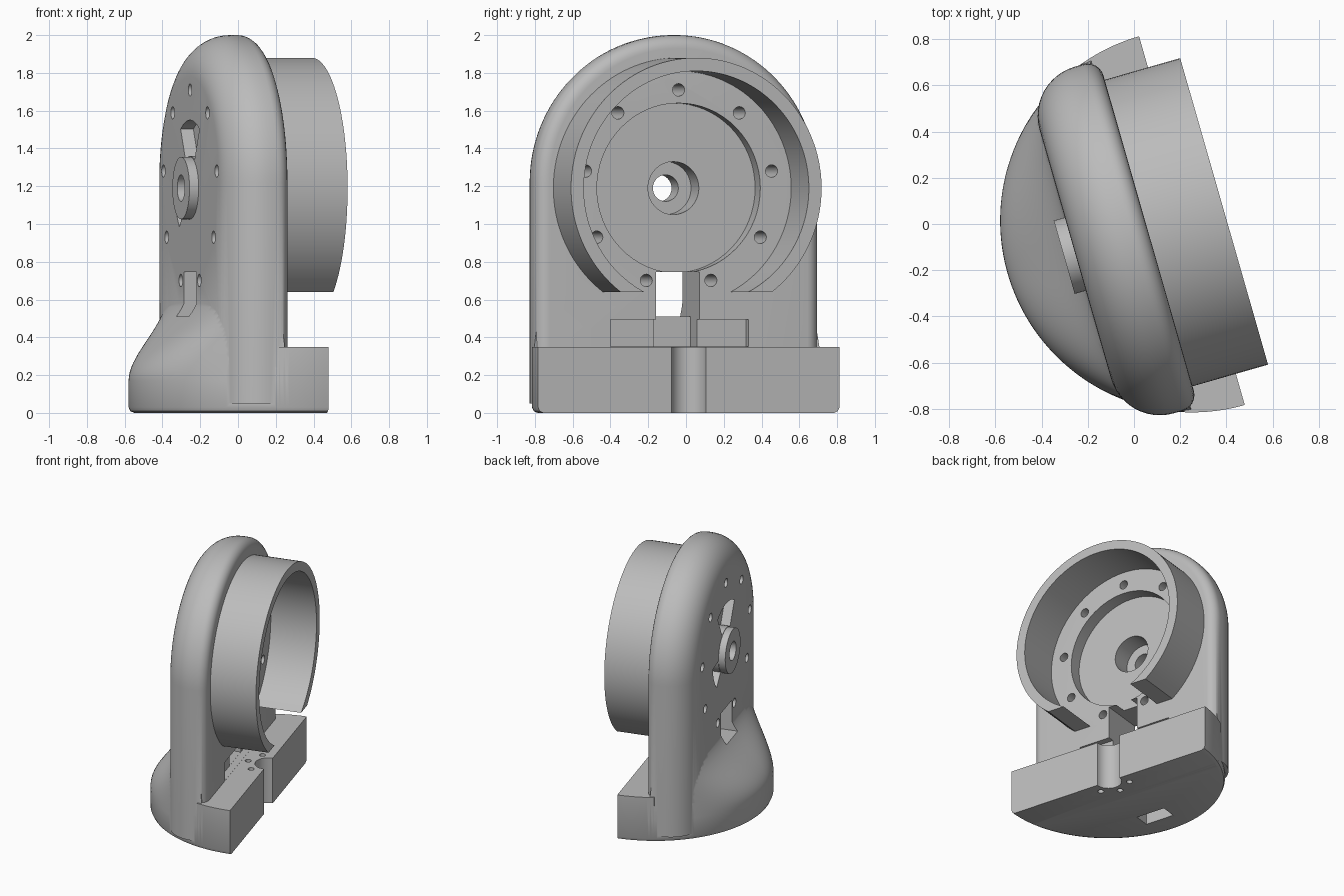
import bpy
import bmesh
from math import sin, cos, pi, asin, sqrt, radians
from mathutils import Matrix

if "Cube" in bpy.data.objects:
    bpy.data.objects.remove(bpy.data.objects["Cube"], do_unlink=True)

# The part is built along its own axes, then turned about z
TURN = Matrix.Rotation(radians(16), 4, 'Z')
CV, CZ = -0.055, 1.19          # hub centre across and up

grey = bpy.data.materials.new("plain_grey")
grey.use_nodes = True
grey.diffuse_color = (0.5, 0.5, 0.5, 1)
grey.node_tree.nodes["Principled BSDF"].inputs["Base Color"].default_value = (0.5, 0.5, 0.5, 1)


def loft(name, layers):
    """Closed skin through equal-length loops of points."""
    bm = bmesh.new()
    loops = [[bm.verts.new(p) for p in layer] for layer in layers]
    n = len(loops[0])
    for a, b in zip(loops, loops[1:]):
        for i in range(n):
            j = (i + 1) % n
            bm.faces.new((a[i], a[j], b[j], b[i]))
    bm.faces.new(loops[0])
    bm.faces.new(loops[-1])
    bmesh.ops.recalc_face_normals(bm, faces=bm.faces)
    bm.transform(TURN)
    mesh = bpy.data.meshes.new(name)
    bm.to_mesh(mesh)
    bm.free()
    mesh.materials.append(grey)
    obj = bpy.data.objects.new(name, mesh)
    bpy.context.scene.collection.objects.link(obj)
    return obj


def arc(r, a0, a1, n):
    return [(CV + r * cos(a0 + (a1 - a0) * i / n), CZ + r * sin(a0 + (a1 - a0) * i / n))
            for i in range(n + 1)]


def prism(name, profile, x0, x1):
    return loft(name, [[(x, v, z) for v, z in profile] for x in (x0, x1)])


def disc(name, r, x0, x1, v=CV, z=CZ, n=64):
    ring = [(v + r * cos(2 * pi * i / n), z + r * sin(2 * pi * i / n)) for i in range(n)]
    return prism(name, ring, x0, x1)


def post(name, r, x, v, n=32):
    ring = [(x + r * cos(2 * pi * i / n), v + r * sin(2 * pi * i / n)) for i in range(n)]
    return loft(name, [[(a, b, z) for a, b in ring] for z in (-0.1, 0.4)])


def box(name, x0, x1, v0, v1, z0, z1):
    return prism(name, [(v0, z0), (v1, z0), (v1, z1), (v0, z1)], x0, x1)


def combine(target, tool, operation):
    mod = target.modifiers.new("join", 'BOOLEAN')
    mod.operation = operation
    mod.solver = 'EXACT'
    mod.object = tool
    tool.hide_render = True
    bpy.context.view_layer.objects.active = target
    bpy.ops.object.modifier_apply(modifier=mod.name)
    bpy.data.objects.remove(tool, do_unlink=True)


# Upright arched plate with a tight front edge and a wide rounded back edge
def arch(x, inset):
    r = 0.78 - inset
    pts = [(x, CV + r * cos(pi * i / 64), 1.22 + r * sin(pi * i / 64)) for i in range(65)]
    return [(x, CV + r, 0.05)] + pts + [(x, CV - r, 0.05)]


FRONT, BACK = 0.07, 0.22
layers = []
for i in range(7):
    a = pi / 2 * i / 6
    layers.append(arch(0.05 - FRONT * (1 - cos(a)), FRONT * (1 - sin(a))))
for i in range(13):
    a = pi / 2 * i / 12
    layers.append(arch(-0.28 + BACK * (1 - sin(a)), BACK * (1 - cos(a))))
body = loft("housing_body", layers)

# Round foot flowing up into the plate
R, FOOT_X = 0.83, 0.245
BOTTOM = [(0, 0.03), (0.009, 0.009), (0.03, 0)]


def foot_layer(z, inset, blend):
    start = asin(0.22 / R)
    pts = []
    for i in range(73):
        t = i / 72
        th = start + (pi - 2 * start) * t
        x, v = FOOT_X - (R - inset) * sin(th), (R - inset) * cos(th)
        c, s = cos(pi * t), sin(pi * t)
        sx = -0.27 * sqrt(max(s, 0))
        sv = 0.755 * sqrt(abs(c)) * (1 if c > 0 else -1)
        pts.append((x + (sx - x) * blend, CV + v + (sv - v) * blend, z))
    return pts


layers = [foot_layer(z, d, 0) for z, d in BOTTOM]
for i in range(21):
    t = i / 20
    layers.append(foot_layer(0.17 + 0.46 * t, 0, t * t * (3 - 2 * t)))
combine(body, loft("foot_blend", layers), 'UNION')


# Flat-topped front of the foot
def toe_layer(z, inset):
    r = R - inset
    end = asin(0.26 / R)
    side = [(FOOT_X - r * sin(end * i / 10), r * cos(end * i / 10)) for i in range(11)]
    pts = side + [(x, -v) for x, v in reversed(side)]
    return [(x, CV + v, z) for x, v in pts]


combine(body, loft("foot_front", [toe_layer(z, d) for z, d in BOTTOM + [(0.35, 0)]]), 'UNION')

# Hub boss on the back, with two pockets beside it
combine(body, disc("hub_boss", 0.165, -0.33, -0.15), 'UNION')


def pocket(r0, r1, middle, half):
    a0, a1 = radians(middle - half), radians(middle + half)
    return prism("pocket", arc(r1, a0, a1, 16) + arc(r0, a1, a0, 16), -0.4, -0.21)


combine(body, pocket(0.17, 0.36, 90, 30), 'DIFFERENCE')
combine(body, pocket(0.17, 0.29, -25, 20), 'DIFFERENCE')

# Round recess, counterbore and through bore
for r, x0, x1 in ((0.45, -0.05, 0.1), (0.14, -0.2, 0.1), (0.07, -0.5, 0.1)):
    combine(body, disc("bore", r, x0, x1), 'DIFFERENCE')

# Nine bolt holes
for i in range(9):
    a = pi / 2 + 2 * pi * i / 9
    combine(body, disc("bolt_hole", 0.033, -0.5, 0.1, CV + 0.52 * cos(a),
                       CZ + 0.52 * sin(a), 24), 'DIFFERENCE')

# Cable slot, shallow ledge pocket and shaft in the underside
for x0, x1, v0, v1, z0, z1 in ((-0.6, 0.06, -0.18, 0.06, 0.51, 0.745),
                               (-0.12, 0.06, -0.18, 0.06, 0.352, 0.6),
                               (0, 0.06, -0.43, 0.33, 0.351, 0.495),
                               (-0.41, -0.29, -0.17, 0.06, -0.1, 0.28)):
    combine(body, box("slot", x0, x1, v0, v1, z0, z1), 'DIFFERENCE')

# Groove in the foot front and small screw holes round it
combine(body, post("groove", 0.095, FOOT_X, CV), 'DIFFERENCE')
for deg in (125, 180, 235):
    a = radians(deg)
    combine(body, post("screw_hole", 0.022, FOOT_X + 0.15 * cos(a), CV + 0.15 * sin(a), 16),
            'DIFFERENCE')

# Open collar, cut level at its lower ends
outer, inner, drop = 0.69, 0.62, 0.55
ao, ai = asin(drop / outer), asin(drop / inner)
collar = prism("open_collar", arc(outer, -ao, pi + ao, 96) + arc(inner, pi + ai, -ai, 96), 0.03, 0.39)

# Smooth shading with crisp edges
for obj in (body, collar):
    bpy.ops.object.select_all(action='DESELECT')
    obj.select_set(True)
    bpy.context.view_layer.objects.active = obj
    bpy.ops.object.shade_smooth_by_angle(angle=radians(30))
